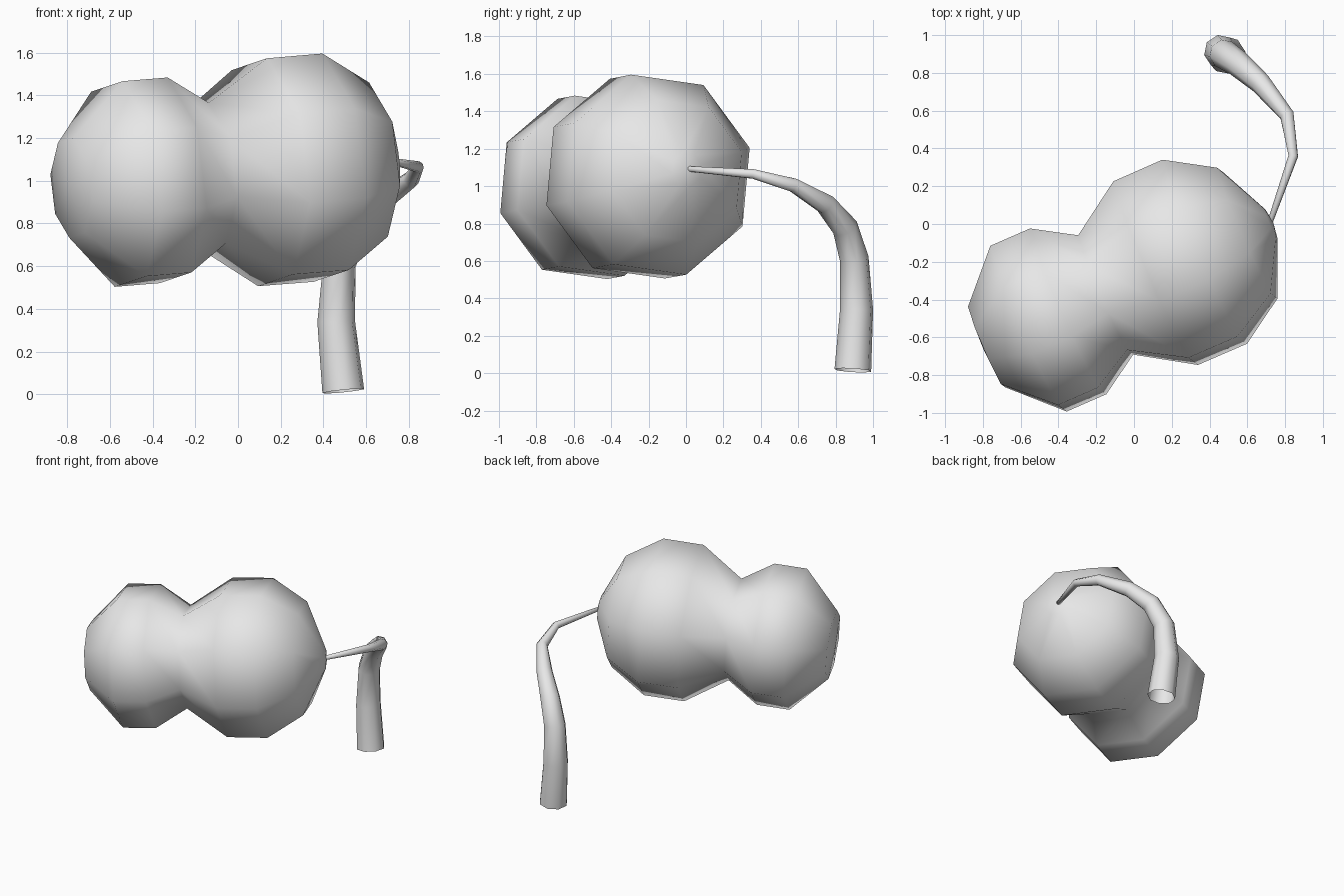
import bpy, math
from mathutils import Vector

if "Cube" in bpy.data.objects:
    bpy.data.objects.remove(bpy.data.objects["Cube"], do_unlink=True)

SIDES = 8

# One plain grey for everything
grey = bpy.data.materials.new("light_grey")
grey.use_nodes = True
grey.diffuse_color = (0.8, 0.8, 0.8, 1)
grey.node_tree.nodes["Principled BSDF"].inputs["Base Color"].default_value = (0.8, 0.8, 0.8, 1)


def loft(name, points, radii, phase=0.0, start_tip=None, end_tip=None):
    """Sweep an eight-sided ring along points; tips close the ends."""
    pts = [Vector(p) for p in points]
    steps = [(b - a).normalized() for a, b in zip(pts, pts[1:])]
    verts, faces = [], []
    side = Vector((0, 0, 1)).cross(steps[0])
    for i, (p, r) in enumerate(zip(pts, radii)):
        d = (steps[max(i - 1, 0)] + steps[min(i, len(steps) - 1)]).normalized()
        side = (side - d * side.dot(d)).normalized()
        up = d.cross(side)
        for k in range(SIDES):
            a = phase + math.tau * k / SIDES
            verts.append(p + r * (math.cos(a) * side + math.sin(a) * up))
    for i in range(len(pts) - 1):
        for k in range(SIDES):
            n = (k + 1) % SIDES
            a, b = i * SIDES, (i + 1) * SIDES
            faces.append((a + k, a + n, b + n, b + k))
    last = (len(pts) - 1) * SIDES
    for tip, base, flip in ((start_tip, 0, True), (end_tip, last, False)):
        if tip is None:
            continue
        verts.append(Vector(tip))
        c = len(verts) - 1
        for k in range(SIDES):
            n = (k + 1) % SIDES
            faces.append((base + n, base + k, c) if flip else (base + k, base + n, c))
    mesh = bpy.data.meshes.new(name)
    mesh.from_pydata(verts, [], faces)
    mesh.polygons.foreach_set("use_smooth", [True] * len(faces))
    mesh.materials.append(grey)
    obj = bpy.data.objects.new(name, mesh)
    bpy.context.collection.objects.link(obj)
    return obj


# Two-lobed pod, a straight lathe along a tilted axis
origin = Vector((0.115, -0.26, 1.04))
axis = Vector((0.916, 0.40, 0.075)).normalized()
profile = [(-0.98, 0.243), (-0.737, 0.50), (-0.507, 0.50), (-0.29, 0.36),
           (0.0, 0.554), (0.284, 0.555), (0.53, 0.395), (0.665, 0.09)]
loft("pod", [origin + axis * t for t, r in profile], [r for t, r in profile],
     math.radians(15), origin - axis * 1.0, origin + axis * 0.68)

# Curved tapering stem, open at the foot
stem = [((0.71, -0.02, 1.095), 0.014), ((0.843, 0.36, 1.065), 0.027),
        ((0.81, 0.575, 1.005), 0.04), ((0.67, 0.745, 0.905), 0.057),
        ((0.55, 0.85, 0.78), 0.07), ((0.475, 0.90, 0.61), 0.078),
        ((0.46, 0.912, 0.34), 0.09), ((0.493, 0.892, 0.015), 0.1)]
loft("stem", [p for p, r in stem], [r for p, r in stem], math.radians(15),
     (0.705, -0.025, 1.095))
